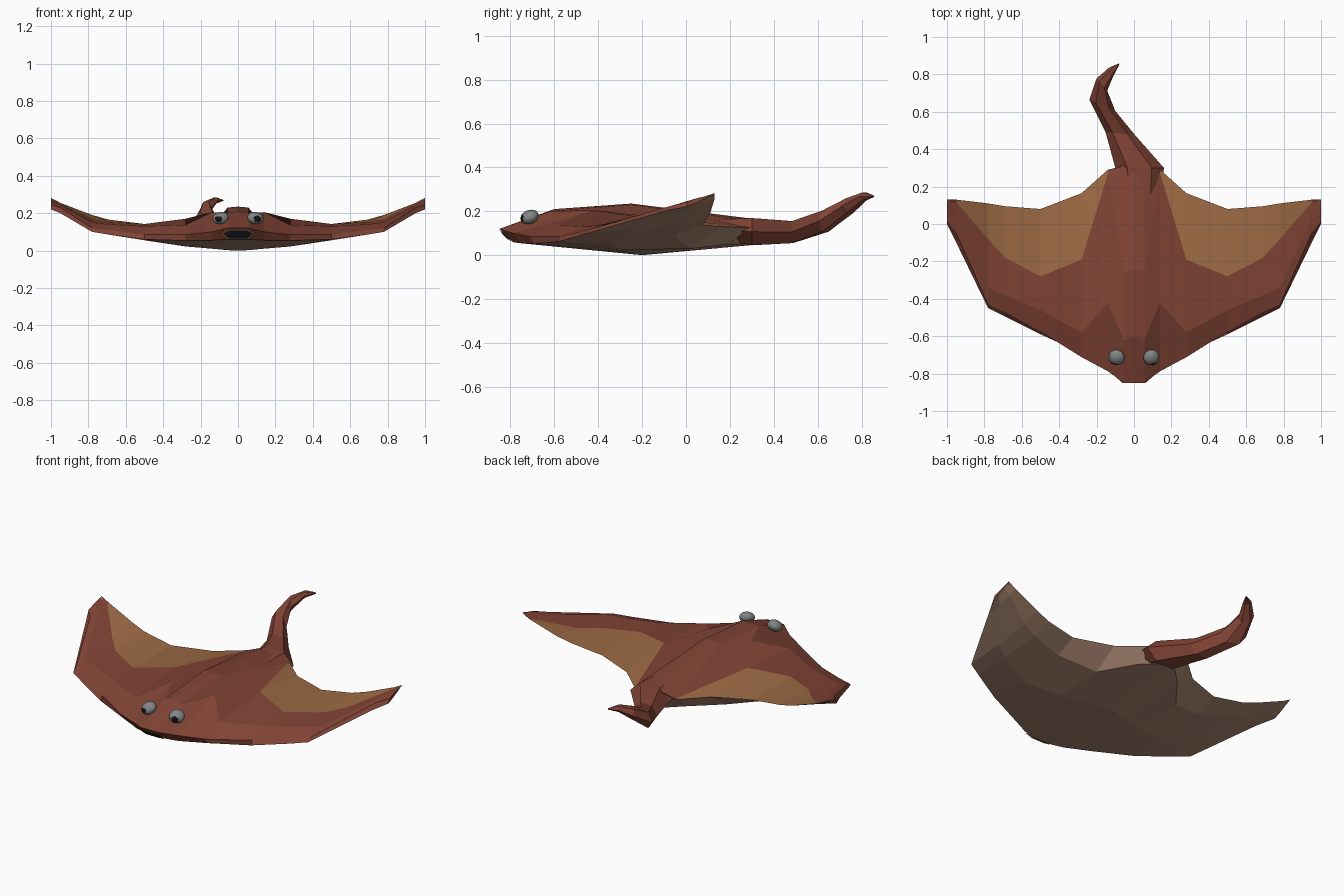
import bpy, bmesh, math
from mathutils import Vector, Matrix

if "Cube" in bpy.data.objects:
    bpy.data.objects.remove(bpy.data.objects["Cube"])


def material(name, rgb):
    m = bpy.data.materials.new(name)
    m.diffuse_color = (*rgb, 1)
    m.use_nodes = True
    m.node_tree.nodes["Principled BSDF"].inputs["Base Color"].default_value = m.diffuse_color
    return m


RED = material("red_brown_skin", (0.222, 0.058, 0.036))
PATCH = material("ochre_patch", (0.335, 0.145, 0.058))
BELLY = material("dull_brown_belly", (0.39, 0.235, 0.16))
GREY = material("eye_grey", (0.22, 0.235, 0.235))
BLACK = material("pupil_black", (0.006, 0.006, 0.008))
MOUTH = material("mouth_dark", (0.016, 0.018, 0.026))


def make_object(name, bm, mats):
    bmesh.ops.recalc_face_normals(bm, faces=bm.faces)
    mesh = bpy.data.meshes.new(name)
    bm.to_mesh(mesh)
    bm.free()
    ob = bpy.data.objects.new(name, mesh)
    bpy.context.collection.objects.link(ob)
    for m in mats:
        mesh.materials.append(m)
    return ob


# Body and wings: chord sections from the middle to the wing tip, mirrored.
# x, then (y, z) of: lower edge, upper edge, mid back, patch front, trailing edge, rear belly, front belly
sections = [
    (0.00, (-.79, .06), (-.85, .12), (-.60, .21), (-.25, .235), (.31, .165), (.29, .045), (-.20, 0)),
    (0.055, (-.79, .06), (-.85, .12), (-.62, .20), (-.25, .23), (.31, .155), (.28, .05), (-.22, .002)),
    (0.14, (-.76, .055), (-.787, .10), (-.42, .205), (.27, .13), (.29, .125), (.20, .05), (-.25, .01)),
    (0.28, (-.69, .053), (-.712, .085), (-.58, .137), (-.19, .17), (.165, .13), (.02, .03), (-.30, .022)),
    (0.50, (-.59, .06), (-.575, .085), (-.46, .13), (-.28, .142), (.08, .138), (-.05, .085), (-.35, .055)),
    (0.69, (-.495, .085), (-.47, .11), (-.38, .14), (-.18, .153), (.095, .165), (-.02, .125), (-.27, .095)),
    (0.78, (-.45, .10), (-.43, .12), (-.34, .15), (-.08, .168), (.11, .19), (.0, .155), (-.22, .12)),
    (0.95, (-.10, .20), (-.05, .23), (.03, .242), (.115, .25), (.13, .255), (.08, .235), (.0, .21)),
    (1.00, (0, .22), (.01, .245), (.06, .262), (.12, .275), (.13, .282), (.09, .26), (.04, .235)),
]
bm = bmesh.new()
rows = [[bm.verts.new((s[0], y, z)) for y, z in s[1:]] for s in sections]
for i in range(len(rows) - 1):
    for k in range(7):
        j = (k + 1) % 7
        f = bm.faces.new((rows[i][k], rows[i][j], rows[i + 1][j], rows[i + 1][k]))
        f.material_index = 0 if k < 3 else 2
        if k == 3:
            f.material_index = 1 if 2 <= i <= 6 else 0
bm.faces.new(rows[-1])
body = make_object("body_and_wings", bm, [RED, PATCH, BELLY])
# the half shell is open, so check that the back really faces up
back = max(body.data.polygons, key=lambda p: abs(p.normal.z) if p.material_index == 0 else 0)
if back.normal.z < 0:
    body.data.flip_normals()
mir = body.modifiers.new("mirror", 'MIRROR')
mir.use_clip = True

# Tail: hexagonal rings along a curling path (centre, half width, half height, yaw)
rings = [
    ((.03, .10, .12), .11, .04, 0),
    ((.03, .30, .107), .13, .062, 0),
    ((-.075, .485, .105), .077, .05, -4),
    ((-.17, .635, .155), .075, .048, -23),
    ((-.172, .745, .225), .043, .034, -48),
    ((-.122, .813, .268), .026, .017, -65),
    ((-.08, .855, .268), .004, .003, -65),
]
bm = bmesh.new()
loops = []
for c, w, h, yaw in rings:
    side = Vector((math.cos(math.radians(yaw)), math.sin(math.radians(yaw)), 0))
    loop = []
    for k in range(6):
        a = k * math.pi / 3
        up = Vector((0, 0, h * math.sin(a) / 0.866))
        loop.append(bm.verts.new(Vector(c) + side * (w * math.cos(a)) + up))
    loops.append(loop)
for a, b in zip(loops, loops[1:]):
    for k in range(6):
        j = (k + 1) % 6
        bm.faces.new((a[k], a[j], b[j], b[k]))
bm.faces.new(loops[0])
bm.faces.new(loops[-1])
make_object("tail", bm, [RED])

# Eyes: slightly flattened grey balls with a dark pupil cap looking forward and outward
for name, s in (("left_eye", 1), ("right_eye", -1)):
    bm = bmesh.new()
    bmesh.ops.create_icosphere(bm, subdivisions=3, radius=0.043)
    look = Vector((s * 0.3, -0.85, 0.35)).normalized()
    for f in bm.faces:
        f.material_index = int(f.calc_center_median().normalized().dot(look) > 0.87)
    bmesh.ops.scale(bm, verts=bm.verts, vec=(1, 1, 0.72))
    bmesh.ops.rotate(bm, verts=bm.verts, matrix=Matrix.Rotation(math.radians(22), 3, 'X'))
    bmesh.ops.rotate(bm, verts=bm.verts, matrix=Matrix.Rotation(math.radians(s * 12), 3, 'Y'))
    bmesh.ops.translate(bm, verts=bm.verts, vec=(s * 0.093, -0.713, 0.174))
    make_object(name, bm, [GREY, BLACK])


# Mouth: folded lip plate with a smaller dark opening on it
def mouth_plate(name, scale, lift, mat):
    bm = bmesh.new()
    centre = Vector((0, -.8195, .0895))
    pts = [(-.1, -.812, .095), (-.06, -.847, .117), (.06, -.847, .117),
           (.1, -.812, .095), (.06, -.792, .062), (-.06, -.792, .062)]
    v = [bm.verts.new(centre + (Vector(p) - centre) * scale + Vector((0, -lift, -lift / 2))) for p in pts]
    for ids in ((1, 2, 4, 5), (0, 1, 5), (2, 3, 4)):
        bm.faces.new([v[i] for i in ids])
    ob = make_object(name, bm, [mat])
    if ob.data.polygons[0].normal.y > 0:
        ob.data.flip_normals()


mouth_plate("lips", 1.0, 0.004, PATCH)
mouth_plate("mouth_opening", 0.78, 0.008, MOUTH)
